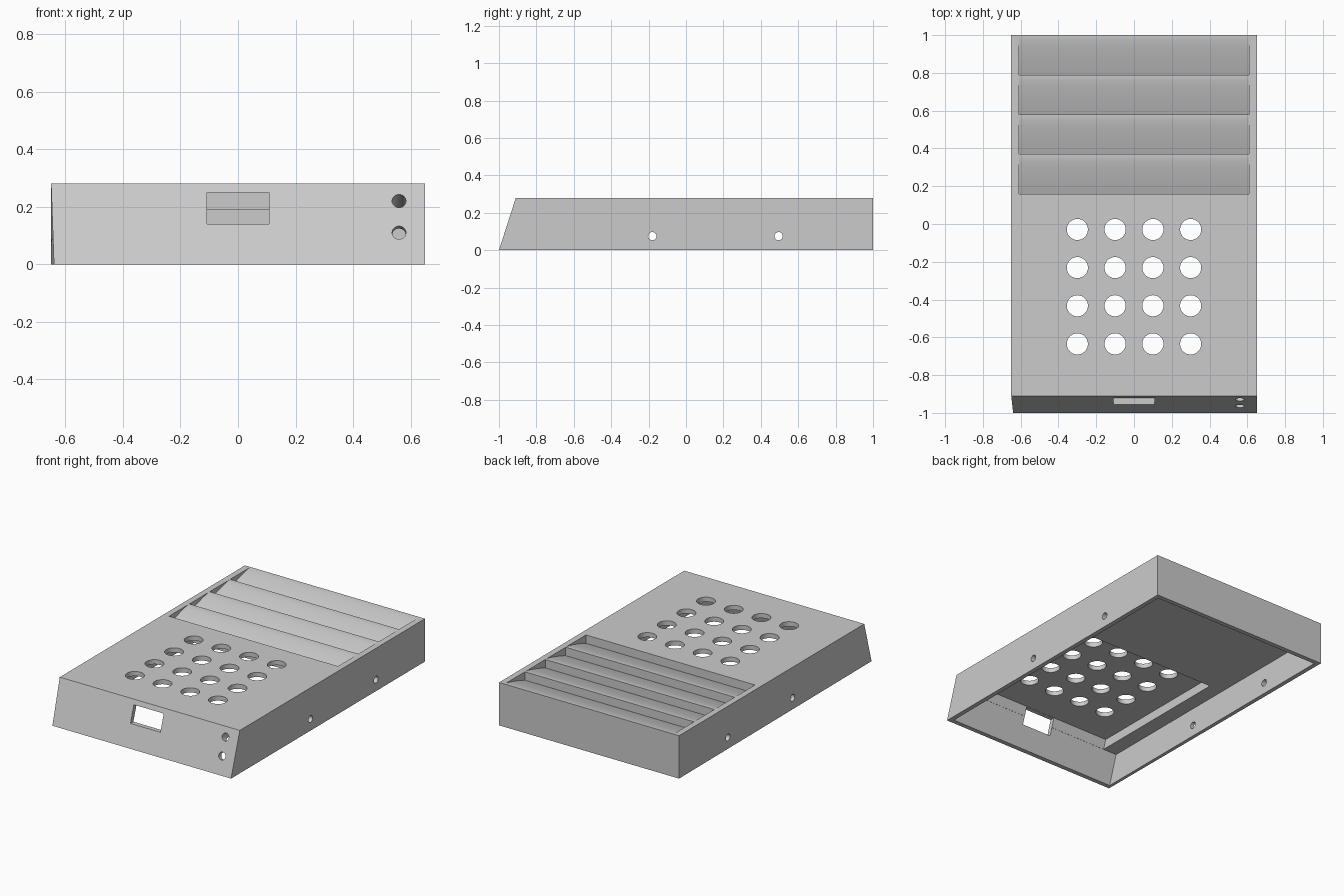
import bpy, bmesh, math
from mathutils import Matrix, Vector

cube = bpy.data.objects.get("Cube")
if cube:
    bpy.data.objects.remove(cube, do_unlink=True)

HEIGHT, HALF_W, WALL = 0.28, 0.65, 0.03
SLOPE = 0.09 / HEIGHT

grey = bpy.data.materials.new("light_grey")
grey.use_nodes = True
colour = (0.6, 0.6, 0.6, 1)
grey.diffuse_color = colour
grey.node_tree.nodes["Principled BSDF"].inputs["Base Color"].default_value = colour


def finish(name, bm):
    bmesh.ops.recalc_face_normals(bm, faces=bm.faces)
    mesh = bpy.data.meshes.new(name)
    bm.to_mesh(mesh)
    bm.free()
    mesh.materials.append(grey)
    obj = bpy.data.objects.new(name, mesh)
    bpy.context.collection.objects.link(obj)
    return obj


def prism(name, profile, half_x):
    """Extrude a y-z outline across x."""
    bm = bmesh.new()
    face = bm.faces.new([bm.verts.new((-half_x, y, z)) for y, z in profile])
    out = bmesh.ops.extrude_face_region(bm, geom=[face])
    moved = [v for v in out["geom"] if isinstance(v, bmesh.types.BMVert)]
    bmesh.ops.translate(bm, verts=moved, vec=(2 * half_x, 0, 0))
    return finish(name, bm)


def rod(name, centre, direction, radius, length):
    bm = bmesh.new()
    turn = Vector(direction).to_track_quat("Z", "Y").to_matrix().to_4x4()
    bmesh.ops.create_cone(bm, cap_ends=True, segments=32, radius1=radius, radius2=radius,
                          depth=length, matrix=Matrix.Translation(centre) @ turn)
    return finish(name, bm)


def front_y(z, inset=0.0):
    return -1 + SLOPE * z + inset


# Outer body with a sloped front
cover = prism("case_cover", [(front_y(0), 0), (1, 0), (1, HEIGHT), (front_y(HEIGHT), HEIGHT)], HALF_W)
for v in cover.data.vertices:
    if v.co.x < 0 and v.co.z < 0.01 and v.co.y < 0:
        v.co.x += 0.01

cutters = []

# Hollow underside, then a thinner panel above the vent holes
low, deck, thin = -0.1, 0.19, 0.25
cutters.append(prism("cavity_cutter", [(front_y(low, WALL), low), (1 - WALL, low),
                                       (1 - WALL, deck), (front_y(deck, WALL), deck)], HALF_W - WALL))
cutters.append(prism("panel_cutter", [(front_y(0.1, WALL + 0.001), 0.1), (0.1, 0.1),
                                      (0.1, thin), (front_y(thin, WALL + 0.001), thin)], 0.52))

# Sloping louvre grooves
for i in range(4):
    y0, depth, run = 0.16 + 0.21 * i, 0.055, 0.2
    ramp = [(y0 + run * t / 8, HEIGHT - depth * (1 - t / 8) ** 1.3) for t in range(9)]
    cutters.append(prism("louvre_cutter", ramp + [(y0 + run, 0.35), (y0, 0.35)], 0.61))

# Grid of round vents
for ix in range(4):
    for iy in range(4):
        cutters.append(rod("vent_cutter", (-0.3 + 0.2 * ix, -0.635 + 0.202 * iy, 0.27),
                           (0, 0, 1), 0.056, 0.2))

# Screw holes through both side walls
for y in (-0.18, 0.495):
    cutters.append(rod("screw_cutter", (0, y, 0.075), (1, 0, 0), 0.022, 1.6))

# Front slot and two lamp holes square to the front
cutters.append(prism("slot_cutter", [(-1.1, 0.14), (-0.88, 0.14), (-0.88, 0.249), (-1.1, 0.249)], 0.108))
inward = Vector((0, 1, -SLOPE)).normalized()
for z in (0.11, 0.22):
    centre = Vector((0.56, front_y(z), z)) + inward * 0.07
    cutters.append(rod("lamp_cutter", centre, inward, 0.024, 0.25))

# Cut everything and drop the helpers
bpy.context.view_layer.objects.active = cover
cover.select_set(True)
for cutter in cutters:
    cutter.hide_render = True
    mod = cover.modifiers.new(cutter.name, "BOOLEAN")
    mod.operation, mod.solver, mod.object = "DIFFERENCE", "EXACT", cutter
    bpy.ops.object.modifier_apply(modifier=mod.name)
    bpy.data.objects.remove(cutter, do_unlink=True)
bpy.ops.object.shade_smooth_by_angle(angle=math.radians(30))
